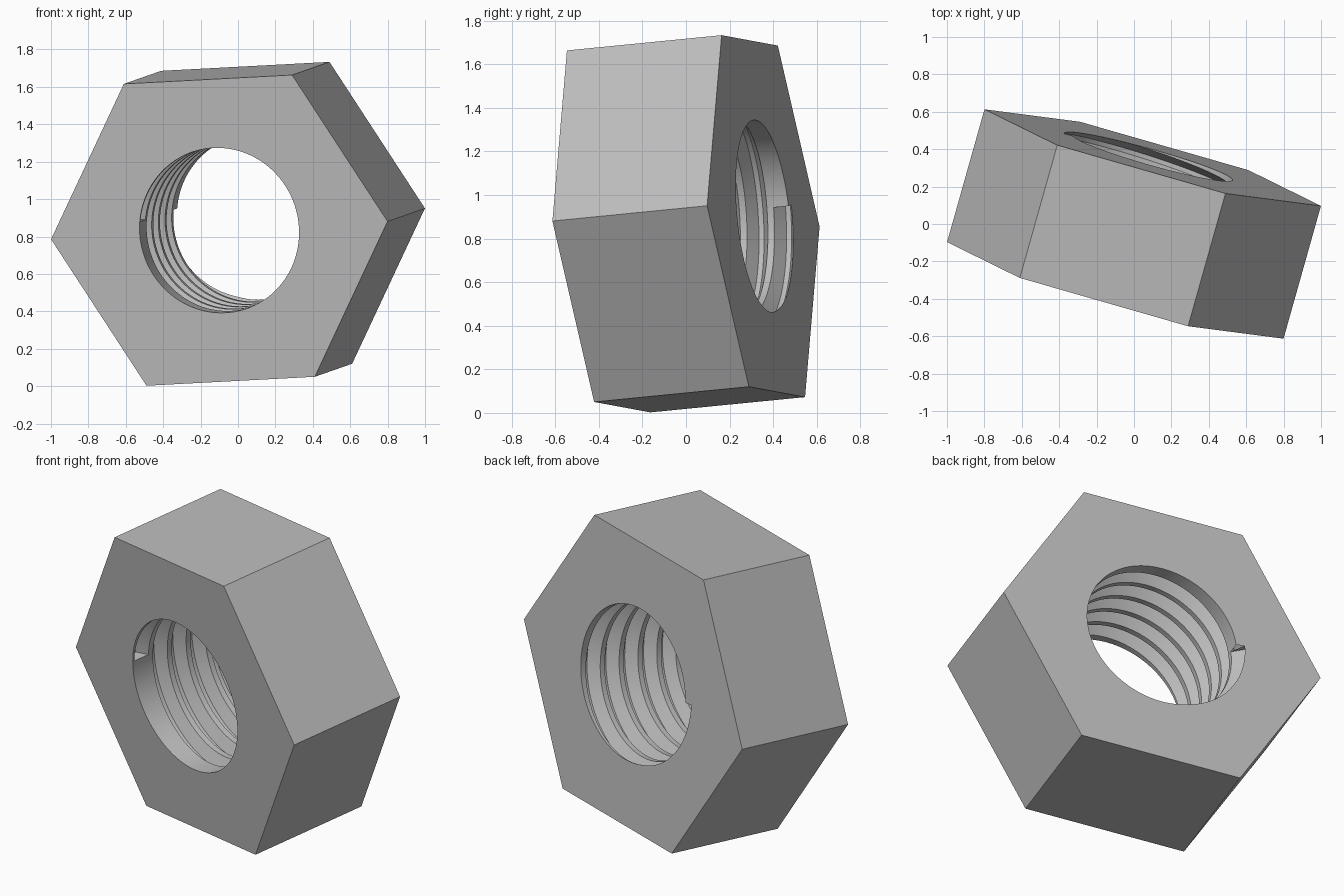
import bpy, bmesh, math
from mathutils import Vector

cube = bpy.data.objects.get("Cube")
if cube:
    bpy.data.objects.remove(cube, do_unlink=True)

# Tilted frame of the nut: bore axis, corner direction and their normal
CENTRE = Vector((0, 0, 0.868))
AXIS = Vector((0.2, 0.71, 0.07)).normalized()
ACROSS = Vector((0.9, -0.255, 0.048))
ACROSS = (ACROSS - AXIS * ACROSS.dot(AXIS)).normalized()
UP = ACROSS.cross(AXIS)

LENGTH, CORNER, BORE = 0.741, 0.937, 0.443
PITCH, TURNS, DEPTH = 0.132, 5, 0.066
HALF_MOUTH, HALF_ROOT, FIRST = 0.05, 0.012, 0.06
N = 120                                  # columns per turn
START = math.radians(171)

bm = bmesh.new()


def point(i, radius, depth):
    a = START - math.tau * i / N
    ring = ACROSS * math.cos(a) + UP * math.sin(a)
    return bm.verts.new(CENTRE + AXIS * (depth - LENGTH / 2) + ring * radius)


def hex_radius(i):
    a = (START - math.tau * i / N) % (math.pi / 3) - math.pi / 6
    return CORNER * math.cos(math.pi / 6) / math.cos(a)


def groove(i):
    """Four points across the thread groove, cut off at the back face."""
    mid = FIRST + PITCH * i / N
    end, end_r = mid + HALF_MOUTH, BORE
    if end > LENGTH:
        end_r += DEPTH * (end - LENGTH) / (HALF_MOUTH - HALF_ROOT)
        end = LENGTH
    return [point(i, BORE, mid - HALF_MOUTH),
            point(i, BORE + DEPTH, mid - HALF_ROOT),
            point(i, BORE + DEPTH, mid + HALF_ROOT),
            point(i, end_r, end)], end_r


def strip(a, b):
    for j in range(len(a) - 1):
        bm.faces.new((a[j], a[j + 1], b[j + 1], b[j]))


# Helical groove and the closed ends of it
rows, end_radii = zip(*[groove(i) for i in range(TURNS * N + 1)])
for i in range(TURNS * N):
    strip(rows[i], rows[i + 1])
bm.faces.new(rows[0])
bm.faces.new(rows[-1])

# Flat crests between neighbouring turns
for i in range((TURNS - 1) * N):
    bm.faces.new((rows[i][3], rows[i + 1][3], rows[i + 1 + N][0], rows[i + N][0]))

# Plain bore at both mouths, hexagonal end faces and sides
last = (TURNS - 1) * N
front_rim = [point(i, BORE, 0) for i in range(N + 1)]
back_rim = [point(i, end_radii[last + i], LENGTH) for i in range(N + 1)]
front_hex = [point(i, hex_radius(i), 0) for i in range(N + 1)]
back_hex = [point(i, hex_radius(i), LENGTH) for i in range(N + 1)]
strip(front_rim, [r[0] for r in rows[:N + 1]])
strip([r[3] for r in rows[last:]], back_rim)
strip(front_hex, front_rim)
strip(back_rim, back_hex)
strip(back_hex, front_hex)

bmesh.ops.remove_doubles(bm, verts=bm.verts, dist=1e-5)
bmesh.ops.recalc_face_normals(bm, faces=bm.faces)

mesh = bpy.data.meshes.new("hex_nut")
bm.to_mesh(mesh)
bm.free()
nut = bpy.data.objects.new("hex_nut", mesh)
bpy.context.collection.objects.link(nut)

# Single plain metal colour
GREY = (0.5, 0.5, 0.5, 1)
mat = bpy.data.materials.new("plain_grey")
mat.use_nodes = True
mat.diffuse_color = GREY
mat.node_tree.nodes["Principled BSDF"].inputs["Base Color"].default_value = GREY
mesh.materials.append(mat)

bpy.ops.object.select_all(action="DESELECT")
nut.select_set(True)
bpy.context.view_layer.objects.active = nut
bpy.ops.object.shade_smooth_by_angle(angle=math.radians(25))
